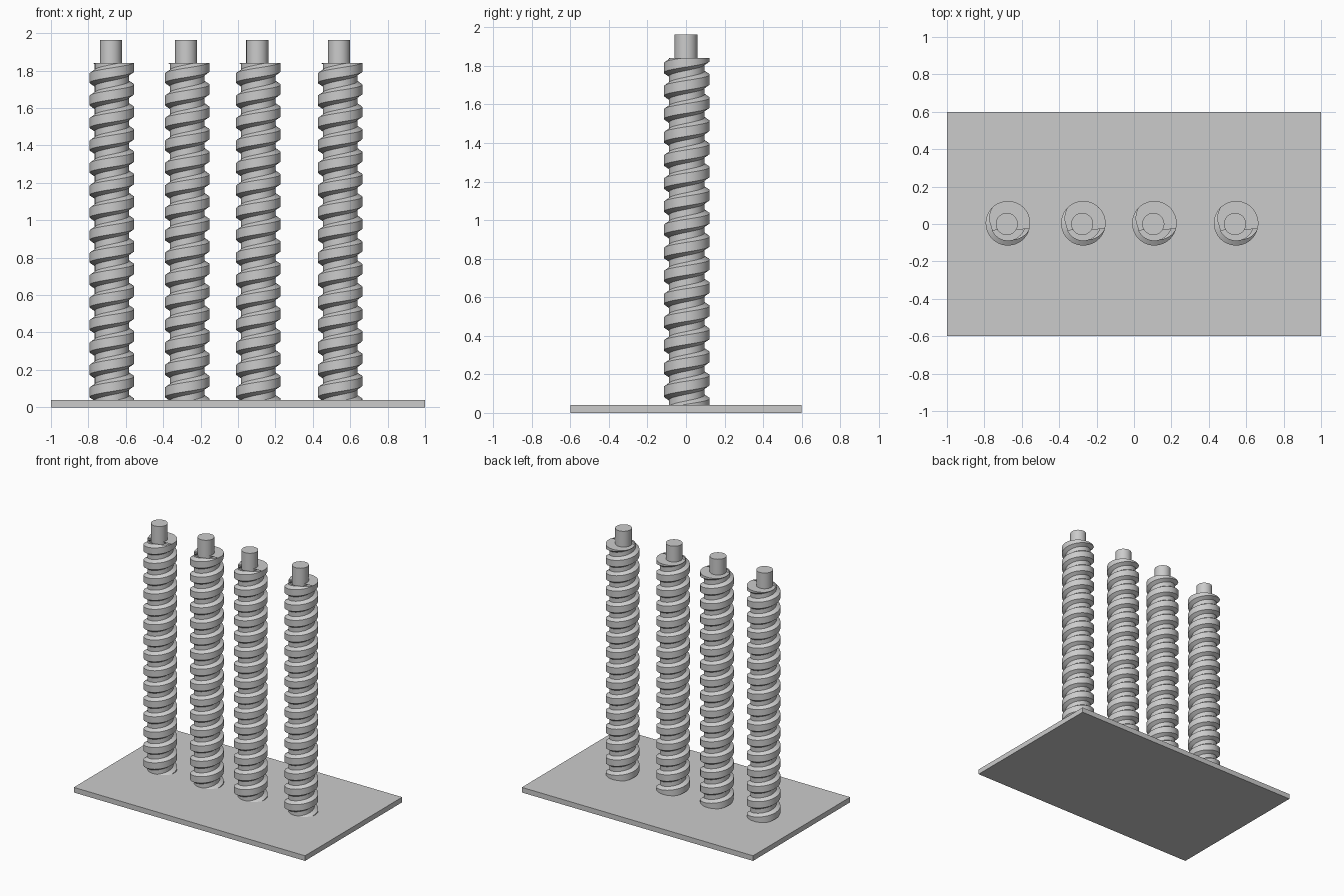
import bpy, bmesh, math

cube = bpy.data.objects.get("Cube")
if cube:
    bpy.data.objects.remove(cube, do_unlink=True)

# One grey for everything
grey = bpy.data.materials.new("plain_grey")
grey.use_nodes = True
grey.diffuse_color = (0.6, 0.6, 0.6, 1)
grey.node_tree.nodes["Principled BSDF"].inputs["Base Color"].default_value = (0.6, 0.6, 0.6, 1)

PLATE_TOP, SHAFT_TOP, PEG_TOP = 0.04, 1.84, 1.963
PITCH, STEPS = 0.12, 64
CORE_R, CREST_R = 0.092, 0.119
CREST_W, FLANK = 0.05, 0.018
START_ANGLE = math.radians(-15)


def finish(obj, name):
    obj.name = obj.data.name = name
    obj.data.materials.append(grey)
    bpy.ops.object.select_all(action="DESELECT")
    obj.select_set(True)
    bpy.context.view_layer.objects.active = obj
    bpy.ops.object.shade_smooth_by_angle(angle=math.radians(30))


def screw_mesh():
    """Trapezoid thread swept as one helical skin, trimmed flat at both ends."""
    bm = bmesh.new()
    # (radius, height) from the crest's upper edge, over one pitch
    profile = [(CORE_R, -CREST_W - FLANK), (CREST_R, -CREST_W),
               (CREST_R, 0), (CORE_R, FLANK),
               (CORE_R, PITCH - CREST_W - FLANK)]
    turns = round((SHAFT_TOP - PLATE_TOP) / PITCH) + 3
    base = PLATE_TOP - 2 * PITCH
    previous = None
    for i in range(turns * STEPS + 1):
        a = START_ANGLE + math.tau * i / STEPS
        z0 = base + PITCH * i / STEPS
        row = [bm.verts.new((r * math.cos(a), r * math.sin(a), z0 + dz)) for r, dz in profile]
        if previous:
            for j in range(len(row) - 1):
                bm.faces.new((previous[j], row[j], row[j + 1], previous[j + 1]))
        previous = row
    bmesh.ops.remove_doubles(bm, verts=bm.verts, dist=1e-5)
    # Trim inside the plate and at the shaft top, then cap
    for z, direction in ((PLATE_TOP / 2, -1), (SHAFT_TOP, 1)):
        geom = bm.verts[:] + bm.edges[:] + bm.faces[:]
        cut = bmesh.ops.bisect_plane(bm, geom=geom, plane_co=(0, 0, z),
                                     plane_no=(0, 0, direction), clear_outer=True)
        rim = [e for e in cut["geom_cut"] if isinstance(e, bmesh.types.BMEdge)]
        bmesh.ops.triangle_fill(bm, edges=rim, use_beauty=True, normal=(0, 0, direction))
    bmesh.ops.recalc_face_normals(bm, faces=bm.faces)
    mesh = bpy.data.meshes.new("screw")
    bm.to_mesh(mesh)
    bm.free()
    return mesh


# Base plate
bpy.ops.mesh.primitive_cube_add(size=1, location=(0, 0, PLATE_TOP / 2))
plate = bpy.context.object
plate.scale = (2, 1.2, PLATE_TOP)
bpy.ops.object.transform_apply(location=False, rotation=False, scale=True)
finish(plate, "base_plate")

# Four threaded shafts, each with a slightly off-centre peg on top
for n, x in enumerate((-0.674, -0.271, 0.109, 0.546), 1):
    shaft = bpy.data.objects.new("threaded_shaft", screw_mesh())
    bpy.context.collection.objects.link(shaft)
    shaft.location = (x, 0.004, 0)
    finish(shaft, f"threaded_shaft_{n}")

    peg_bottom = SHAFT_TOP - 0.02
    bpy.ops.mesh.primitive_cylinder_add(vertices=64, radius=0.059, depth=PEG_TOP - peg_bottom,
                                        location=(x - 0.006, 0, (PEG_TOP + peg_bottom) / 2))
    finish(bpy.context.object, f"top_peg_{n}")
